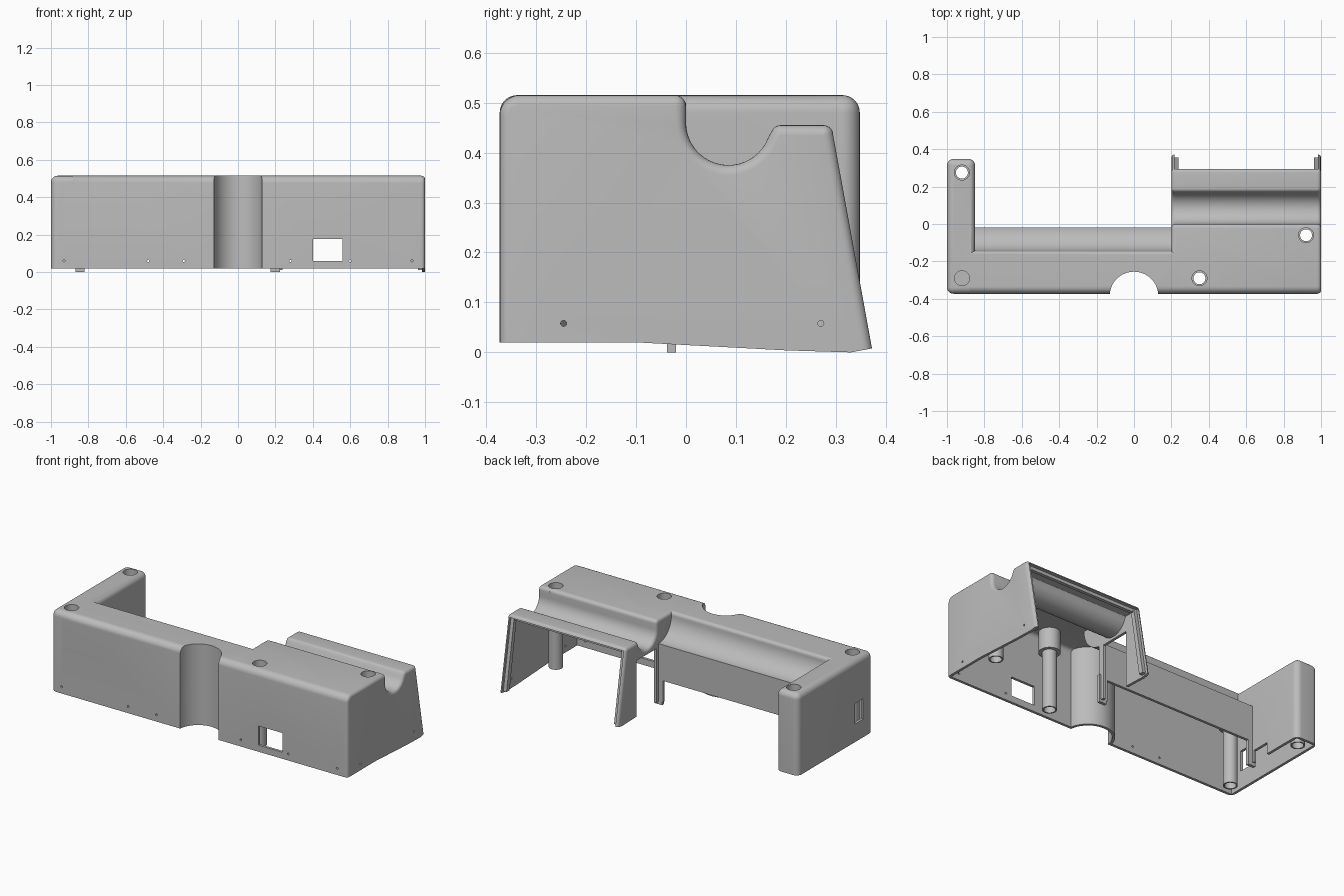
import bpy, bmesh
from math import radians, cos, sin, pi
from mathutils import Matrix, Vector

if "Cube" in bpy.data.objects:
    bpy.data.objects.remove(bpy.data.objects["Cube"])

grey = bpy.data.materials.new("light grey plastic")
grey.use_nodes = True
grey.diffuse_color = (0.5, 0.5, 0.5, 1)
grey.node_tree.nodes["Principled BSDF"].inputs["Base Color"].default_value = (0.5, 0.5, 0.5, 1)

WALL = 0.016
FRONT, TOP, FLOOR = -0.373, 0.515, 0.02


def finish(bm, name):
    bmesh.ops.recalc_face_normals(bm, faces=bm.faces)
    mesh = bpy.data.meshes.new(name)
    bm.to_mesh(mesh)
    bm.free()
    mesh.materials.append(grey)
    obj = bpy.data.objects.new(name, mesh)
    bpy.context.collection.objects.link(obj)
    return obj


def arc(cy, cz, r, a0, a1, n=8):
    return [(cy + r * cos(radians(a0 + (a1 - a0) * i / n)),
             cz + r * sin(radians(a0 + (a1 - a0) * i / n))) for i in range(n + 1)]


def prism(name, profile, x0, x1, bevel=0):
    """Extrude a (y, z) profile along x, rounding the end rims."""
    bm = bmesh.new()
    face = bm.faces.new([bm.verts.new((x0, y, z)) for y, z in profile])
    ext = bmesh.ops.extrude_face_region(bm, geom=[face])
    moved = [g for g in ext["geom"] if isinstance(g, bmesh.types.BMVert)]
    bmesh.ops.translate(bm, verts=moved, vec=(x1 - x0, 0, 0))
    if bevel:
        rim = [e for e in bm.edges if abs(e.verts[0].co.x - e.verts[1].co.x) < 1e-5
               and max(v.co.z for v in e.verts) > 0.03]
        bmesh.ops.bevel(bm, geom=rim, offset=bevel, segments=5, profile=0.5, affect='EDGES')
    return finish(bm, name)


def box(name, lo, hi, bevel=0):
    bm = bmesh.new()
    lo, hi = Vector(lo), Vector(hi)
    size = hi - lo
    bmesh.ops.create_cube(bm, size=1, matrix=Matrix.Translation((lo + hi) / 2) @ Matrix.Diagonal((*size, 1)))
    if bevel:
        edges = [e for e in bm.edges if max(v.co.z for v in e.verts) > lo.z + 1e-4]
        bmesh.ops.bevel(bm, geom=edges, offset=bevel, segments=8, profile=0.5, affect='EDGES')
    return finish(bm, name)


def cylinder(name, centre, r, depth, axis='Z', sides=40):
    turn = {'Z': Matrix(), 'Y': Matrix.Rotation(pi / 2, 4, 'X'), 'X': Matrix.Rotation(pi / 2, 4, 'Y')}[axis]
    bm = bmesh.new()
    bmesh.ops.create_cone(bm, cap_ends=True, segments=sides, radius1=r, radius2=r, depth=depth,
                          matrix=Matrix.Translation(centre) @ turn)
    return finish(bm, name)


def combine(obj, other, operation):
    mod = obj.modifiers.new("join", 'BOOLEAN')
    mod.operation, mod.solver, mod.object = operation, 'EXACT', other
    bpy.context.view_layer.update()
    result = bpy.data.meshes.new_from_object(obj.evaluated_get(bpy.context.evaluated_depsgraph_get()))
    obj.modifiers.clear()
    obj.data = result
    bpy.data.objects.remove(other)


def body(name, d):
    """Solid form of the case, shrunk inwards by d and left open below when d > 0."""
    inner = d > 0
    low = -0.2 if inner else FLOOR
    nose = arc(FRONT + 0.04, TOP - 0.04, 0.04 - d, 180, 90)

    # Deep end with the handset groove and sloping back
    deep = [(FRONT + d, low)] + nose
    deep += arc(-0.022, TOP - 0.022, 0.022 - d, 90, 0, 6)
    deep += arc(0.085, 0.46, 0.085 + d, 180, 340, 20)
    deep += arc(0.19, 0.435, 0.02 - d, 150, 90, 4)
    if inner:
        deep += [(0.6, 0.455 - d), (0.6, low)]
    else:
        deep += arc(0.275, 0.435, 0.02, 90, 10, 6)
        deep += [(0.373, 0.008), (0.33, 0), (0.2, 0.004), (-0.1, FLOOR)]
    solid = prism(name, deep, 0.2 + d, 1 - d, 0 if inner else 0.02)

    # Long bar with a hollowed rear edge
    bar = [(FRONT + d, low)] + nose
    bar += arc(-0.167, TOP - 0.022, 0.022 - d, 90, 0, 6)
    bar += [p for p in arc(-0.02, TOP - 0.022, 0.125 + d, 180, 270, 14) if p[0] < -0.021 - d]
    bar += [(-0.02 - d, 0.369 - d), (-0.02 - d, low)]
    combine(solid, prism("bar", bar, -0.93, 0.5), 'UNION')

    # Side arm
    arm = box("arm", (-1 + d, FRONT + d, low), (-0.85 - d, 0.348 - d, TOP - d), 0 if inner else 0.035)
    combine(solid, arm, 'UNION')

    # Round niche in the front
    combine(solid, cylinder("niche", (0, -0.385, 0.2), 0.13 + d, 2, sides=64), 'DIFFERENCE')
    return solid


case = body("case_shell", 0)
combine(case, body("case_cavity", WALL), 'DIFFERENCE')

# Openings: front window, side port, rear gap under the bar, gap in the inner cheek, arm notch
openings = [((0.4, -0.4, 0.06), (0.56, -0.34, 0.177)),
            ((-1.1, -0.28, 0.13), (-0.97, -0.2, 0.255)),
            ((-0.82, -0.05, -0.1), (0.17, 0.01, 0.15)),
            ((0.19, 0.0, -0.1), (0.225, 0.19, 0.345)),
            ((-0.88, -0.01, -0.1), (-0.84, 0.1, 0.09))]
for lo, hi in openings:
    combine(case, box("opening", lo, hi), 'DIFFERENCE')

# Pin holes in the front and side
for x in (-0.93, -0.48, -0.29, 0.28, 0.6, 0.93):
    combine(case, cylinder("pin_hole", (x, FRONT, 0.06), 0.006, 0.1, 'Y', 12), 'DIFFERENCE')
for y in (-0.245, 0.27):
    combine(case, cylinder("pin_hole", (1, y, 0.058), 0.006, 0.1, 'X', 12), 'DIFFERENCE')

# Screw wells and their hollow posts
wells = [(-0.92, 0.275), (-0.92, -0.29), (0.35, -0.29), (0.92, -0.06)]
parts = [case]
for i, (x, y) in enumerate(wells):
    combine(case, cylinder("well", (x, y, 0.5), 0.04, 0.2), 'DIFFERENCE')
    section = [(0.04, 0.513), (0.04, 0.39), (0.032, 0.39), (0.032, FLOOR),
               (0.04, FLOOR), (0.04, 0.375), (0.06, 0.375), (0.06, 0.5), (0.042, 0.5)]
    bm = bmesh.new()
    ring = [bm.verts.new((x + r, y, z)) for r, z in section]
    edges = [bm.edges.new((a, b)) for a, b in zip(ring, ring[1:] + ring[:1])]
    bmesh.ops.spin(bm, geom=ring + edges, cent=(x, y, 0), axis=(0, 0, 1), angle=2 * pi, steps=40)
    bmesh.ops.remove_doubles(bm, verts=bm.verts, dist=1e-4)
    parts.append(finish(bm, f"screw_post_{i + 1}"))
parts.append(cylinder("post_plug", (-0.92, -0.29, 0.385), 0.036, 0.01))

# Locating legs at both ends of the rear gap
for side, x in (("left", 0.2), ("right", -0.845)):
    parts.append(box(f"leg_{side}", (x - 0.025, -0.038, 0), (x + 0.025, -0.02, 0.17)))

# Inner lips beside the open sloping back
lip = [(0.255, 0.44), (0.28, 0.44), (0.355, 0.012), (0.325, 0.012)]
for side, x in (("left", 0.963), ("right", 0.215)):
    parts.append(prism(f"back_lip_{side}", lip, x, x + 0.022))
parts.append(box("back_lip_top", (0.215, 0.255, 0.42), (0.985, 0.275, 0.44)))

for obj in parts:
    bpy.ops.object.select_all(action='DESELECT')
    obj.select_set(True)
    bpy.context.view_layer.objects.active = obj
    bpy.ops.object.shade_smooth_by_angle(angle=radians(32))
